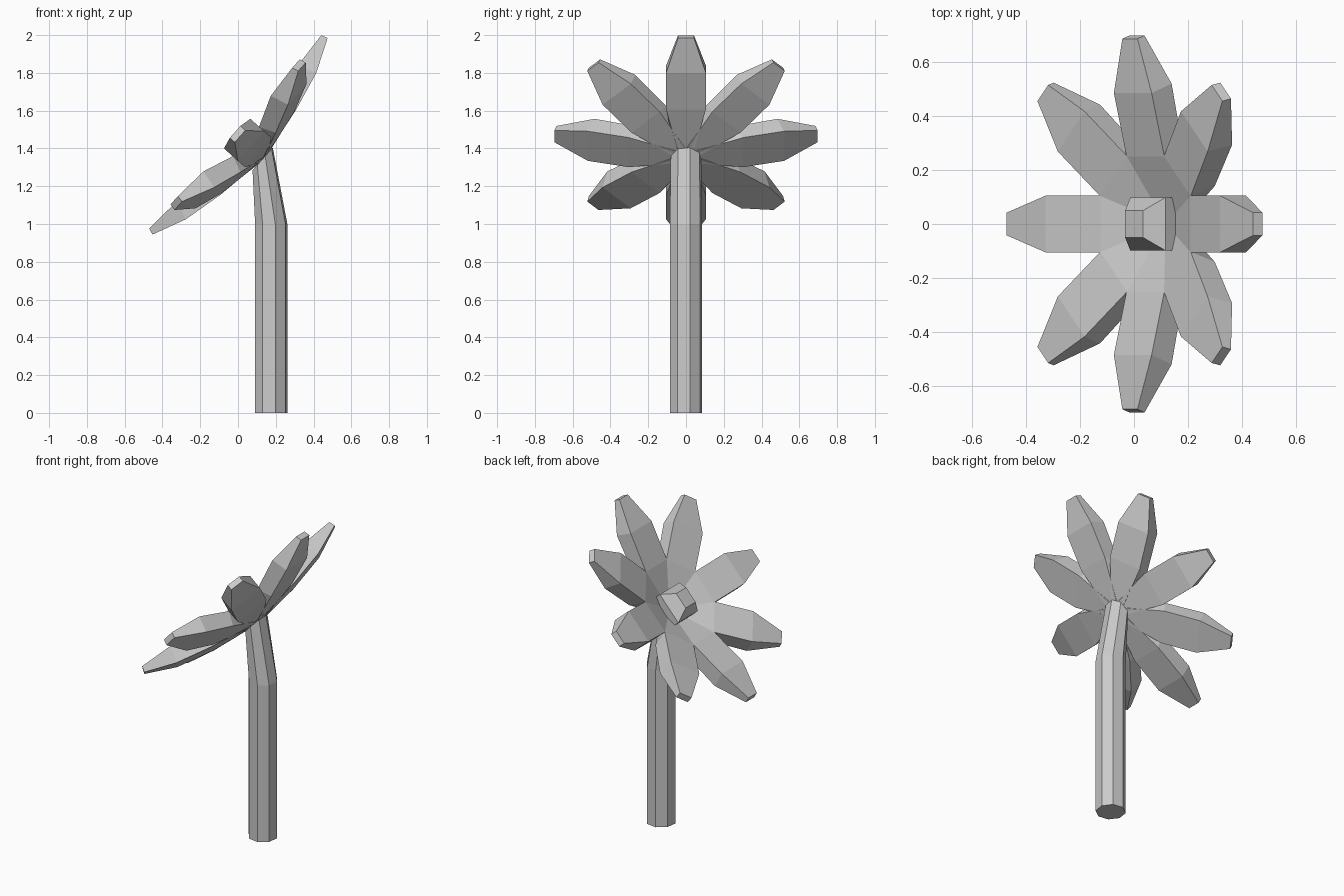
import bpy, bmesh, math
from mathutils import Matrix, Vector

if "Cube" in bpy.data.objects:
    bpy.data.objects.remove(bpy.data.objects["Cube"])


def loft(name, rings, matrix=Matrix.Identity(4)):
    """Skin equal-sized rings of points and cap both ends."""
    bm = bmesh.new()
    vs = [[bm.verts.new(matrix @ Vector(p)) for p in ring] for ring in rings]
    n = len(vs[0])
    for a, b in zip(vs, vs[1:]):
        for i in range(n):
            j = (i + 1) % n
            bm.faces.new((a[i], a[j], b[j], b[i]))
    bm.faces.new(vs[0])
    bm.faces.new(vs[-1])
    bmesh.ops.recalc_face_normals(bm, faces=bm.faces)
    mesh = bpy.data.meshes.new(name)
    bm.to_mesh(mesh)
    bm.free()
    obj = bpy.data.objects.new(name, mesh)
    bpy.context.collection.objects.link(obj)
    return obj


# Tilted flower frame: local x climbs the flower plane, local z faces out
tilt = math.radians(48.3)
flower = Matrix.Translation((0.126, 0, 1.362)) @ Matrix.Rotation(-tilt, 4, 'Y')

# Stem: octagonal, bent towards the flower head
def octagon(radius, centre):
    angles = [math.radians(14 + 45 * i) for i in range(8)]
    return [Vector((radius * math.cos(a), radius * math.sin(a), 0)) + Vector(centre)
            for a in angles]

loft("stem", [octagon(0.088, (0.176, 0, 0)),
              octagon(0.088, (0.176, 0, 1.0)),
              [flower @ p for p in octagon(0.083, (-0.01, 0, -0.015))]])

# Petals: (back half width, front half width, back radius, back height, front radius, front height)
sections = [(0.03, 0.06, 0.0, -0.02, 0.02, 0.02),
            (0.105, 0.105, 0.303, 0.026, 0.25, 0.112),
            (0.105, 0.105, 0.519, 0.076, 0.484, 0.175),
            (0.042, 0.042, 0.697, 0.154, 0.685, 0.189)]
petal_rings = [[(rb, -wb, hb), (rb, wb, hb), (rf, wf, hf), (rf, -wf, hf)]
               for wb, wf, rb, hb, rf, hf in sections]
for i in range(8):
    loft(f"petal_{i + 1}", petal_rings,
         flower @ Matrix.Rotation(math.radians(45 * i), 4, 'Z'))

# Flower centre: chamfered square button
loft("flower_centre",
     [[(-s, -s, h), (s, -s, h), (s, s, h), (-s, s, h)]
      for s, h in ((0.05, -0.01), (0.098, 0.03), (0.098, 0.1), (0.05, 0.168))],
     flower)
